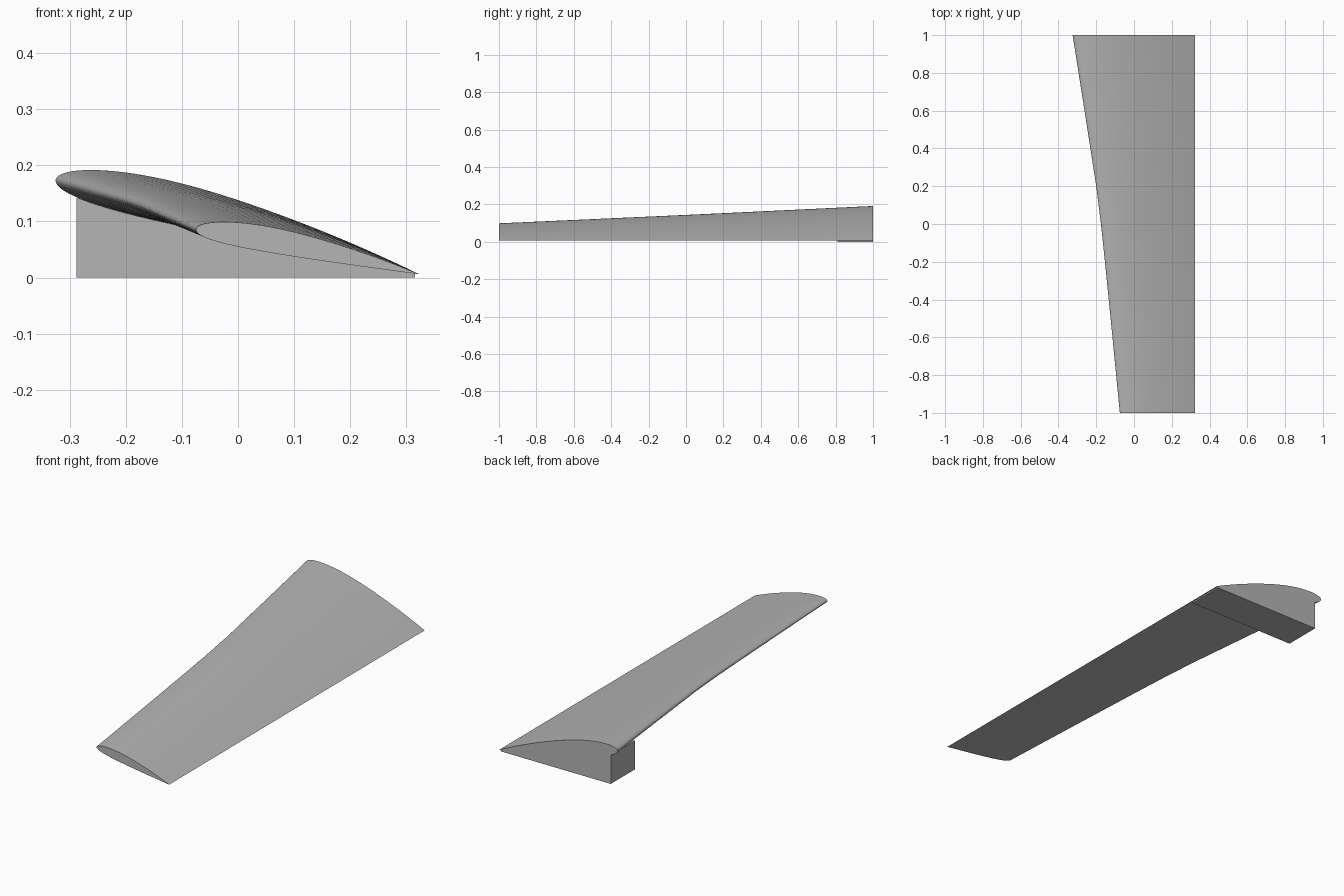
import bpy
import bmesh
import math

cube = bpy.data.objects.get("Cube")
if cube:
    bpy.data.objects.remove(cube, do_unlink=True)

# Single plain grey material
grey = bpy.data.materials.new("plain grey")
grey.use_nodes = True
colour = (0.46, 0.46, 0.46, 1)
grey.diffuse_color = colour
grey.node_tree.nodes["Principled BSDF"].inputs["Base Color"].default_value = colour

TRAIL_X, TRAIL_Z = 0.323, 0.006
CAMBER, CAMBER_POS, THICK = 0.02, 0.4, 0.112
STEPS = 40


def airfoil_point(t, side):
    """Cambered section on a unit chord; side is 1 above, -1 below."""
    half = 5 * THICK * (0.2969 * math.sqrt(t) - 0.126 * t - 0.3516 * t**2
                        + 0.2843 * t**3 - 0.1036 * t**4)
    p = CAMBER_POS
    q = p if t < p else 1 - p
    base = 0 if t < p else 1 - 2 * p
    mean = CAMBER / q**2 * (base + 2 * p * t - t * t)
    slope = math.atan(2 * CAMBER / q**2 * (p - t))
    return t - side * half * math.sin(slope), mean + side * half * math.cos(slope)


def placed(t, side, lead_x, lead_z):
    """Section point set between the leading and trailing edges, as (x, z)."""
    dx, dz = TRAIL_X - lead_x, TRAIL_Z - lead_z
    u, v = airfoil_point(t, side)
    return lead_x + u * dx - v * dz, lead_z + u * dz + v * dx


def loft(name, rings):
    """Skin matching closed rings of points and cap both ends."""
    bm = bmesh.new()
    loops = [[bm.verts.new(p) for p in ring] for ring in rings]
    for a, b in zip(loops, loops[1:]):
        for i in range(len(a)):
            j = (i + 1) % len(a)
            bm.faces.new((a[i], a[j], b[j], b[i]))
    bm.faces.new(loops[0])
    bm.faces.new(loops[-1])
    bmesh.ops.recalc_face_normals(bm, faces=bm.faces)
    mesh = bpy.data.meshes.new(name)
    bm.to_mesh(mesh)
    bm.free()
    mesh.materials.append(grey)
    obj = bpy.data.objects.new(name, mesh)
    bpy.context.collection.objects.link(obj)
    return obj


chord_steps = [(1 - math.cos(math.pi * i / STEPS)) / 2 for i in range(STEPS + 1)]

# Tapered, twisted wing: span stations as (y, leading edge x)
stations = [(1, -0.325), (0.6, -0.262), (0.2, -0.2), (0, -0.175),
            (-0.2, -0.154), (-0.6, -0.114), (-1, -0.075)]
rings = []
for y, lead_x in stations:
    lead_z = 0.13 + 0.044 * y
    outline = [placed(t, 1, lead_x, lead_z) for t in reversed(chord_steps)]
    outline += [placed(t, -1, lead_x, lead_z) for t in chord_steps[1:-1]]
    rings.append([(x, y, z) for x, z in outline])
wing = loft("wing", rings)
bpy.context.view_layer.objects.active = wing
wing.select_set(True)
bpy.ops.object.shade_smooth_by_angle(angle=math.radians(30))

# Root support block, its top fitted to the underside of the root section
FRONT_X, BACK_X = -0.288, 0.315
under = [placed(t, -1, stations[0][1], 0.174) for t in chord_steps]
top = [p for p in under if FRONT_X < p[0] < BACK_X]
profile = [(BACK_X, 0), (FRONT_X, 0), (FRONT_X, top[0][1] + 0.002)]
profile += top + [(BACK_X, TRAIL_Z)]
loft("root_support_block", [[(x, y, z) for x, z in profile] for y in (0.81, 1)])
